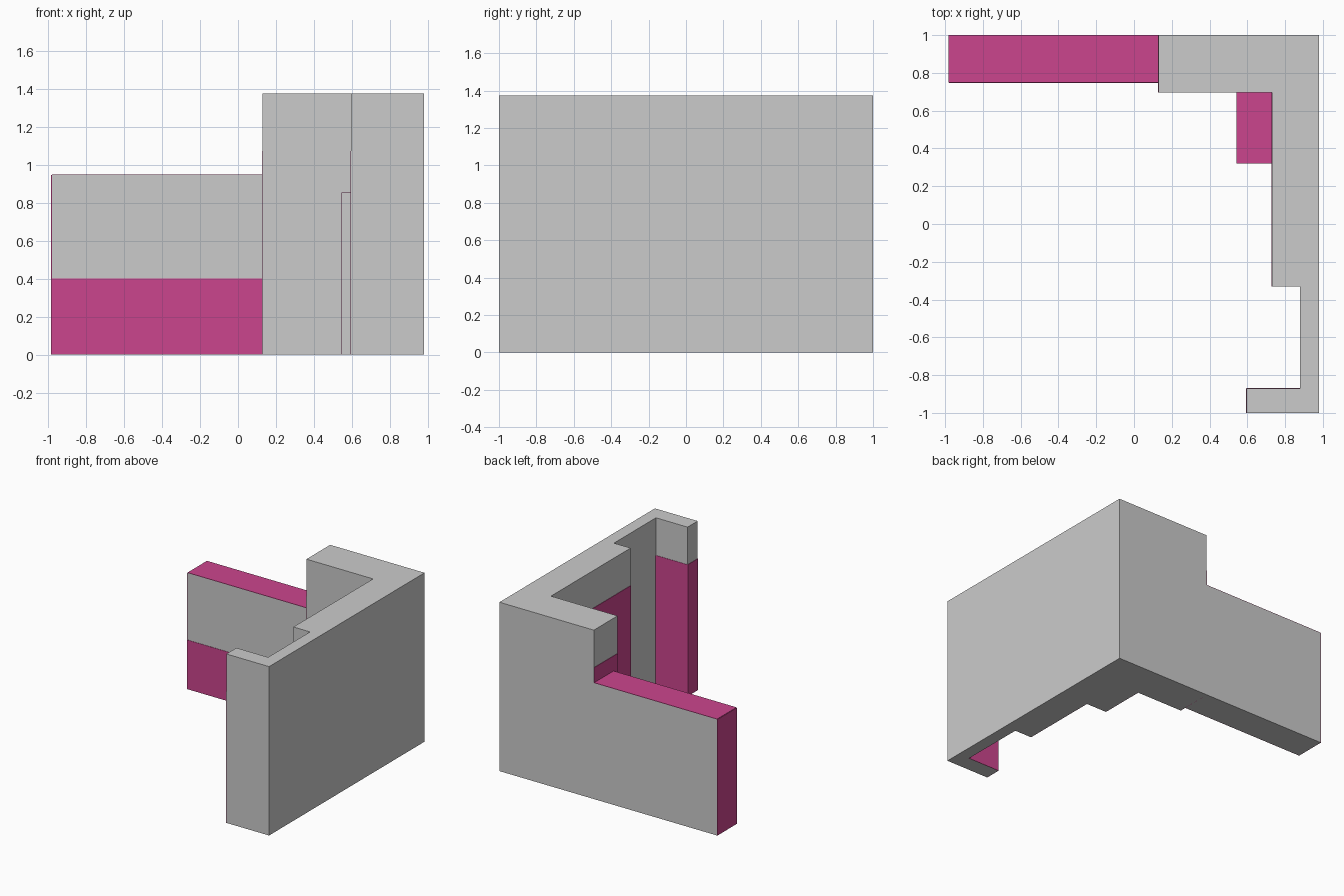
import bpy
import bmesh

if "Cube" in bpy.data.objects:
    bpy.data.objects.remove(bpy.data.objects["Cube"])

H = 1.375      # tall wall height
LOW = 0.945    # low wall height
BAND = 1.07    # height of the coloured facing
E = 0.003      # facing thickness

magenta = bpy.data.materials.new("magenta")
magenta.diffuse_color = (0.6, 0.06, 0.27, 1)
magenta.use_nodes = True
magenta.node_tree.nodes["Principled BSDF"].inputs["Base Color"].default_value = magenta.diffuse_color


def finish(name, bm, mat=None):
    bmesh.ops.recalc_face_normals(bm, faces=bm.faces)
    me = bpy.data.meshes.new(name)
    bm.to_mesh(me)
    bm.free()
    if mat:
        me.materials.append(mat)
    ob = bpy.data.objects.new(name, me)
    bpy.context.collection.objects.link(ob)
    return ob


def prism(name, outline, z0, z1, mat=None):
    bm = bmesh.new()
    base = bm.faces.new([bm.verts.new((x, y, z0)) for x, y in outline])
    ext = bmesh.ops.extrude_face_region(bm, geom=[base], use_keep_orig=True)
    top = [v for v in ext["geom"] if isinstance(v, bmesh.types.BMVert)]
    bmesh.ops.translate(bm, verts=top, vec=(0, 0, z1 - z0))
    return finish(name, bm, mat)


def box(name, x0, x1, y0, y1, z0, z1, mat=None):
    return prism(name, [(x0, y0), (x1, y0), (x1, y1), (x0, y1)], z0, z1, mat)


# Tall corner wall: thick L-shaped run
prism("corner_wall", [(0.13, 1), (0.13, 0.695), (0.73, 0.695),
                      (0.73, -0.33), (0.98, -0.33), (0.98, 1)], 0, H)

# Thin side wall and front return
box("thin_side_wall", 0.88, 0.98, -0.87, -0.33, 0, H)
box("front_return", 0.595, 0.98, -1, -0.87, 0, H)

# Low back wall and inner pier
box("low_wall", -0.98, 0.13, 0.75, 1, 0, LOW)
box("inner_pier", 0.545, 0.73, 0.32, 0.695, 0, 0.85)

# Coloured facings on the tall walls
box("corner_wall_end_facing", 0.13 - E, 0.13, 0.695, 1, 0, BAND, magenta)
box("side_wall_facing", 0.73 - E, 0.73, -0.33, 0.695, 0, BAND, magenta)
box("return_inner_facing", 0.595, 0.88, -0.87, -0.87 + E, 0, BAND, magenta)
box("return_end_facing", 0.595 - E, 0.595, -1, -0.87, 0, BAND, magenta)

# Coloured facings on the low wall and pier
box("low_wall_cap", -0.98, 0.13, 0.75, 1, LOW, LOW + E, magenta)
box("low_wall_end_facing", -0.98 - E, -0.98, 0.75, 1, 0, LOW, magenta)
box("low_wall_front_facing", -0.98, 0.13, 0.75 - E, 0.75, 0, 0.4, magenta)
box("pier_cap", 0.545, 0.73, 0.32, 0.695, 0.85, 0.85 + E, magenta)
box("pier_side_facing", 0.545 - E, 0.545, 0.32, 0.695, 0, 0.85, magenta)
